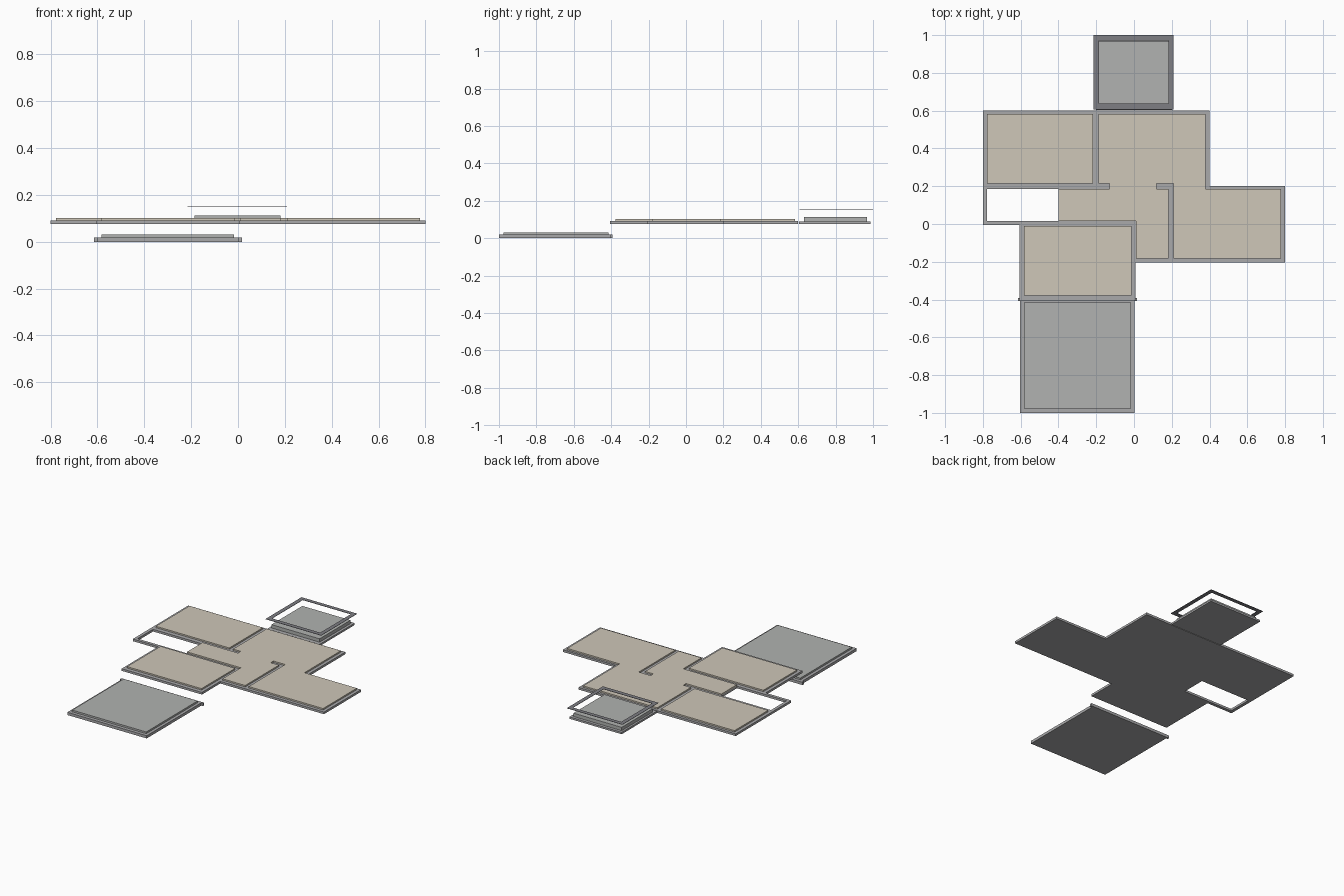
import bpy, bmesh

if "Cube" in bpy.data.objects:
    bpy.data.objects.remove(bpy.data.objects["Cube"])


def material(name, rgb):
    m = bpy.data.materials.new(name)
    m.diffuse_color = (*rgb, 1)
    m.use_nodes = True
    m.node_tree.nodes["Principled BSDF"].inputs["Base Color"].default_value = m.diffuse_color
    return m


WALL = material("wall grey", (0.40, 0.40, 0.41))
TAN = material("floor tan", (0.62, 0.57, 0.48))
SLAB = material("slab grey", (0.44, 0.45, 0.44))
DARK = material("frame dark grey", (0.21, 0.21, 0.23))


def plate(name, rects, z0, z1, mat, holes=()):
    """Flat plate covering the union of rects (x0, x1, y0, y1) minus the holes."""
    both = list(rects) + list(holes)
    xs = sorted({v for r in both for v in r[:2]})
    ys = sorted({v for r in both for v in r[2:]})

    def inside(x, y, group):
        return any(a < x < b and c < y < d for a, b, c, d in group)

    bm = bmesh.new()
    verts = {}

    def vert(x, y):
        if (x, y) not in verts:
            verts[x, y] = bm.verts.new((x, y, z0))
        return verts[x, y]

    for x0, x1 in zip(xs, xs[1:]):
        for y0, y1 in zip(ys, ys[1:]):
            mx, my = (x0 + x1) / 2, (y0 + y1) / 2
            if inside(mx, my, rects) and not inside(mx, my, holes):
                bm.faces.new([vert(x0, y0), vert(x1, y0), vert(x1, y1), vert(x0, y1)])
    ext = bmesh.ops.extrude_face_region(bm, geom=bm.faces[:], use_keep_orig=True)
    for v in ext["geom"]:
        if isinstance(v, bmesh.types.BMVert):
            v.co.z = z1
    bmesh.ops.recalc_face_normals(bm, faces=bm.faces[:])
    bmesh.ops.dissolve_limit(bm, angle_limit=0.01, verts=bm.verts[:], edges=bm.edges[:])
    me = bpy.data.meshes.new(name)
    bm.to_mesh(me)
    bm.free()
    me.materials.append(mat)
    ob = bpy.data.objects.new(name, me)
    bpy.context.collection.objects.link(ob)
    return ob


# Main storey: wall footprint with an open court
BASE, MID, TOP = 0.077, 0.092, 0.102
plate("wall_base", [
    (-0.80, 0.40, 0.185, 0.60),
    (-0.80, 0.01, -0.005, 0.20),
    (0.0, 0.80, -0.205, 0.20),
    (-0.605, 0.008, -0.405, 0.016),
], BASE, MID, WALL, holes=[(-0.778, -0.40, 0.016, 0.185)])

# Raised room floors; the living area joins through wide openings
plate("bedroom_floor", [(-0.778, -0.217, 0.215, 0.582)], MID, TOP, TAN)
plate("front_room_floor", [(-0.583, -0.014, -0.378, -0.011)], MID, TOP, TAN)
plate("living_floor", [
    (-0.188, 0.378, 0.215, 0.582),    # lounge
    (-0.13, 0.12, 0.185, 0.215),      # opening to hall
    (-0.40, 0.183, 0.016, 0.185),     # hall
    (0.01, 0.183, -0.183, 0.016),     # corridor
    (0.21, 0.378, 0.185, 0.215),      # opening to side room
    (0.21, 0.778, -0.183, 0.185),     # side room
], MID, TOP, TAN)

# Garage at the lower level
plate("garage_base", [(-0.603, 0.003, -1.0, -0.40),
                      (-0.615, 0.017, -0.407, -0.393)], 0.0, 0.019, WALL)
plate("garage_slab", [(-0.582, -0.017, -0.977, -0.415)], 0.019, 0.031, SLAB)

# Rear terrace with the thin frame hanging above it
plate("terrace_base", [(-0.20, 0.20, 0.604, 0.987)], BASE, 0.09, WALL)
plate("terrace_slab", [(-0.186, 0.182, 0.63, 0.967)], 0.09, 0.113, SLAB)
plate("terrace_frame", [(-0.215, 0.21, 0.607, 1.0)], 0.151, 0.153, DARK,
      holes=[(-0.186, 0.182, 0.637, 0.972)])
